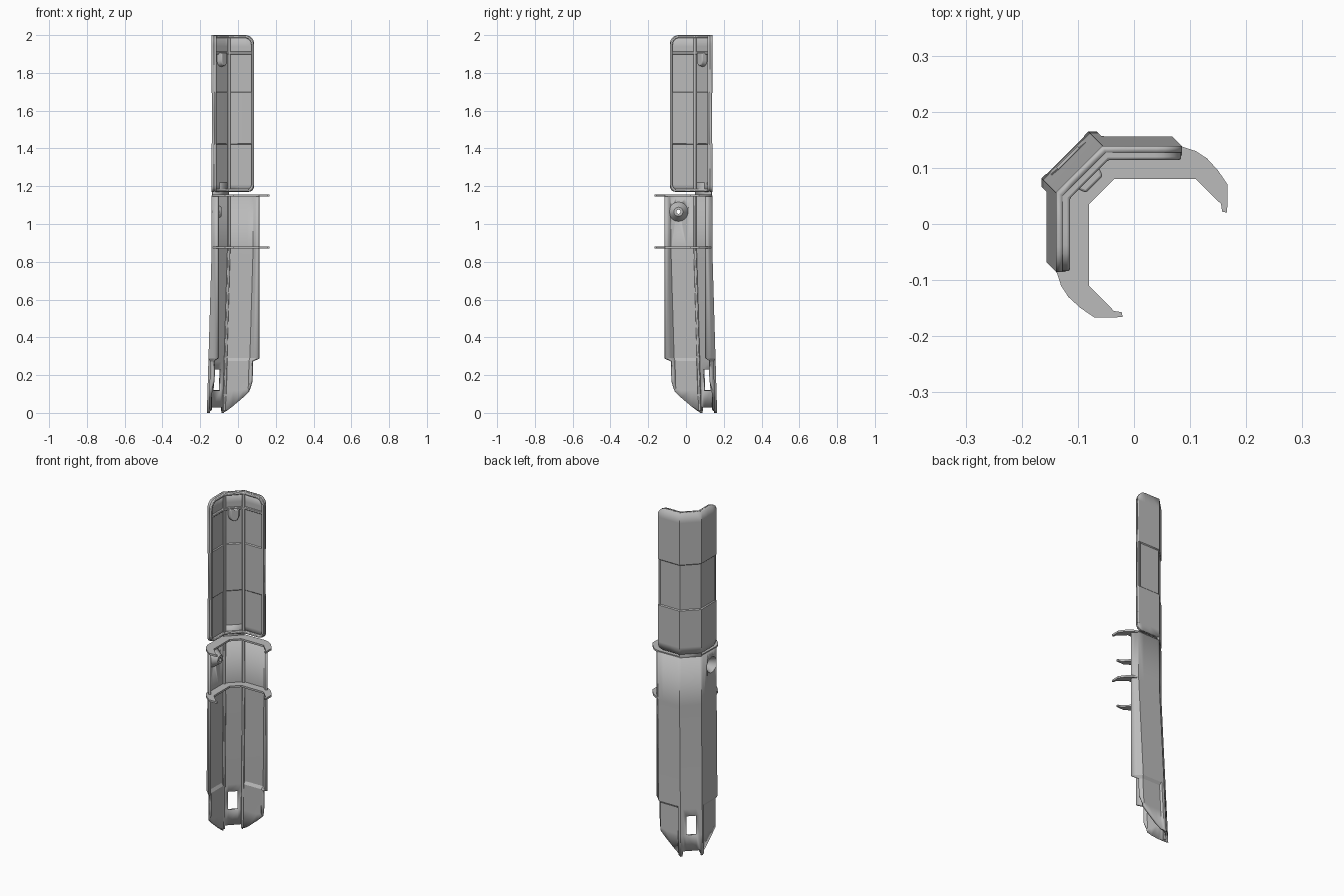
import bpy
import bmesh
import math
from mathutils import Matrix

old = bpy.data.objects.get("Cube")
if old:
    bpy.data.objects.remove(old, do_unlink=True)

grey = bpy.data.materials.new("plain grey")
grey.use_nodes = True
GREY = (0.5, 0.5, 0.5, 1)
grey.diffuse_color = GREY
grey.node_tree.nodes["Principled BSDF"].inputs["Base Color"].default_value = GREY

A = 0.059             # half width of the middle face
Q = 0.141             # width of each wing
DEPTH = 0.138         # distance of the middle face from the axis
C = math.sqrt(0.5)
K = math.tan(math.pi / 8)
TURN = math.radians(45)


def place(s, t, z):
    """Fold unrolled position s, at inward offset t and height z."""
    side, s = math.copysign(1, s), abs(s)
    flare = 0.036 * max(0, 1 - z / 0.87)
    d = DEPTH + flare - t
    if s <= A:
        return (side * s * (A - K * t) / A, d, z)
    q = s - A
    length = Q - (1 if z > 1.16 else 2) * K * t
    w = min(q, Q) / Q * length * C
    lip = max(0, q - Q) * (1 + flare / 0.04)
    return (side * (A - K * t + w), d - w - lip, z)


def finish(name, bm, angle=TURN, bevel=0.0):
    bmesh.ops.recalc_face_normals(bm, faces=bm.faces)
    return link(name, bm, angle, bevel)


def link(name, bm, angle=TURN, bevel=0.0):
    mesh = bpy.data.meshes.new(name)
    bm.to_mesh(mesh)
    bm.free()
    mesh.materials.append(grey)
    ob = bpy.data.objects.new(name, mesh)
    bpy.context.collection.objects.link(ob)
    ob.rotation_euler.z = angle
    if bevel:
        mod = ob.modifiers.new("soft edges", 'BEVEL')
        mod.width, mod.segments = bevel, 2
        mod.limit_method = 'ANGLE'
    bpy.ops.object.select_all(action='DESELECT')
    ob.select_set(True)
    bpy.context.view_layer.objects.active = ob
    bpy.ops.object.shade_smooth_by_angle(angle=math.radians(32))
    return ob


def skin(name, columns, rows, shape, thickness, hole=None):
    """Folded sheet made from columns of points, thickened inward."""
    bm = bmesh.new()
    grid = [[bm.verts.new(place(*shape(s, z))) for z in rows(s)] for s in columns]
    for i in range(len(grid) - 1):
        for j in range(len(grid[0]) - 1):
            if hole and hole((columns[i] + columns[i + 1]) / 2, j):
                continue
            bm.faces.new((grid[i][j], grid[i][j + 1], grid[i + 1][j + 1], grid[i + 1][j]))
    ob = link(name, bm)
    mod = ob.modifiers.new("wall", 'SOLIDIFY')
    mod.thickness, mod.offset, mod.use_even_offset = thickness, -1, True
    return ob


def strip(name, path, width, t0, t1, closed=False, bevel=0.003):
    """Raised bar following a path on the folded sheet."""
    bm = bmesh.new()
    n = len(path)
    rings = []
    for i, (s, z) in enumerate(path):
        a = path[i - 1] if closed or i else path[0]
        b = path[(i + 1) % n] if closed or i < n - 1 else path[i]
        ds, dz = b[0] - a[0], b[1] - a[1]
        k = width / 2 / math.hypot(ds, dz)
        rings.append([bm.verts.new(place(s - dz * k * e, t, z + ds * k * e))
                      for e, t in ((1, t0), (-1, t0), (-1, t1), (1, t1))])
    for i in range(n if closed else n - 1):
        p, r = rings[i], rings[(i + 1) % n]
        for j in range(4):
            m = (j + 1) % 4
            bm.faces.new((p[j], p[m], r[m], r[j]))
    if not closed:
        bm.faces.new(rings[0])
        bm.faces.new(rings[-1])
    return finish(name, bm, bevel=bevel)


def prism(name, low, high, angle=TURN, bevel=0.0):
    """Solid between two matching outlines."""
    bm = bmesh.new()
    p, r = [[bm.verts.new(v) for v in ring] for ring in (low, high)]
    bm.faces.new(p)
    bm.faces.new(r)
    for i in range(len(p)):
        j = (i + 1) % len(p)
        bm.faces.new((p[i], p[j], r[j], r[i]))
    return finish(name, bm, angle, bevel)


def both(half):
    return [-s for s in reversed(half)] + half


def drop(s, radius):
    e = radius - (A + Q - abs(s))
    return radius - math.sqrt(max(0, radius ** 2 - e ** 2)) if e > 0 else 0


# Upper shell with a shallow recessed band
def top(s):
    return 2 - drop(s, 0.045)


def bottom(s):
    return 1.17 + drop(s, 0.03)


upper_cols = both([0.03, A] + [A + Q - e for e in (0.08, 0.045, 0.03, 0.02, 0.012, 0.006, 0.002, 0)])
skin("upper_shell", upper_cols,
     lambda s: [bottom(s), 1.21, 1.425, 1.43, 1.69, 1.695, 1.94, top(s)],
     lambda s, z: (s, 0.005 if 1.427 < z < 1.692 else 0, z), 0.012)

# Raised rim and ribs inside the upper shell
def inset(s):
    return s if abs(s) <= A else math.copysign(A + (abs(s) - A) * (Q - 0.008) / Q, s)


rim = [(inset(s), top(s) - 0.008) for s in upper_cols]
rim += [(inset(s), bottom(s) + 0.008) for s in reversed(upper_cols)]
strip("upper_rim", rim, 0.014, 0.002, 0.025, closed=True, bevel=0.004)
cross = [(s, 1.905) for s in both([A, A + Q - 0.008])]
strip("upper_cross_rib", cross, 0.014, 0.008, 0.022)
for side, word in ((-1, "right"), (1, "left")):
    strip(word + "_upper_rib", [(side * A, 1.18), (side * A, 1.99)], 0.018, 0.008, 0.02)

# Rounded catch below the cross rib
arc = [(0.034 * math.cos(a), 1.865 + 0.034 * math.sin(a))
       for a in (math.pi * (1 + i / 10) for i in range(11))]
arc = [(-0.034, 1.905)] + arc + [(0.034, 1.905)]
prism("catch", [place(s, 0.008, z) for s, z in arc],
      [place(s * 0.85, 0.038, 1.905 + (z - 1.905) * 0.9) for s, z in arc], bevel=0.004)

# Bridge joining the two shells
skin("bridge", [-A, A], lambda s: [1.10, 1.22], lambda s, z: (s, 0.001, z), 0.011)


# Lower shell: flared, stepped in near the foot, with a slot
foot = {0.026: 0.03, 0.045: 0.03, 0.05: 0.0, A: 0.0, 0.074: 0.008, 0.079: 0.012,
        0.11: 0.035, 0.165: 0.08, A + Q: 0.112, A + Q + 0.02: 0.135, A + Q + 0.04: 0.17}


def lower_rows(s):
    z = foot[abs(s)]
    return [z, max(z + 0.02, 0.12), 0.23, 0.272, 0.288, 0.87, 1.15]


def lower_shape(s, z):
    if z > 0.28 or abs(s) < 0.076:
        return s, 0, z
    over = max(0, abs(s) - A - Q)
    return math.copysign(abs(s) - over * 0.65, s), 0.01, z


lower = skin("lower_shell", both(list(foot)), lower_rows, lower_shape, 0.013,
             hole=lambda s, j: abs(s) < 0.02 and j == 1)
for side, word in ((-1, "right"), (1, "left")):
    strip(word + "_lower_rib", [(side * A, z) for z in (0.012, 0.87, 1.15)], 0.018, 0.008, 0.021)

# Two clips with hooked arms
arm = [(-0.035, 0.08), (0.11, 0.08), (0.145, 0.045), (0.155, 0.036), (0.157, 0.022),
       (0.166, 0.02), (0.167, 0.07), (0.15, 0.095), (0.13, 0.117), (0.11, 0.13),
       (0.085, 0.138), (-0.055, 0.134)]
outline = arm + [(-y, -x) for x, y in reversed(arm)]
for name, z in (("upper_clip", 1.145), ("lower_clip", 0.871)):
    prism(name, [(x, y, z) for x, y in outline], [(x, y, z + 0.011) for x, y in outline], 0)

# Dished screw boss on the right wing
centre = Matrix.Translation((0, -0.04, 1.065))
bm = bmesh.new()
profile = [(0.046, -0.139), (0.03, -0.108), (0.022, -0.097), (0.011, -0.097), (0.011, -0.087),
           (0.024, -0.087), (0.034, -0.1), (0.052, -0.128)]
rings = []
for i in range(32):
    a = math.tau * i / 32
    rings.append([bm.verts.new((x, r * math.cos(a), r * math.sin(a))) for r, x in profile])
for i in range(32):
    p, r = rings[i - 1], rings[i]
    for j in range(len(profile)):
        bm.faces.new((p[j - 1], p[j], r[j], r[j - 1]))
bm.transform(centre)
finish("screw_boss", bm, 0)

# Opening in the wing behind the boss
bm = bmesh.new()
bmesh.ops.create_cone(bm, cap_ends=True, segments=32, radius1=0.045, radius2=0.045, depth=0.1)
bm.transform(centre @ Matrix.Translation((-0.15, 0, 0)) @ Matrix.Rotation(math.pi / 2, 4, 'Y'))
cutter = finish("boss_cutter", bm, 0)
cutter.hide_render = True
cut = lower.modifiers.new("boss opening", 'BOOLEAN')
cut.object, cut.operation, cut.solver = cutter, 'DIFFERENCE', 'EXACT'
bpy.context.view_layer.objects.active = lower
for mod in list(lower.modifiers):
    bpy.ops.object.modifier_apply(modifier=mod.name)
bpy.data.objects.remove(cutter, do_unlink=True)
